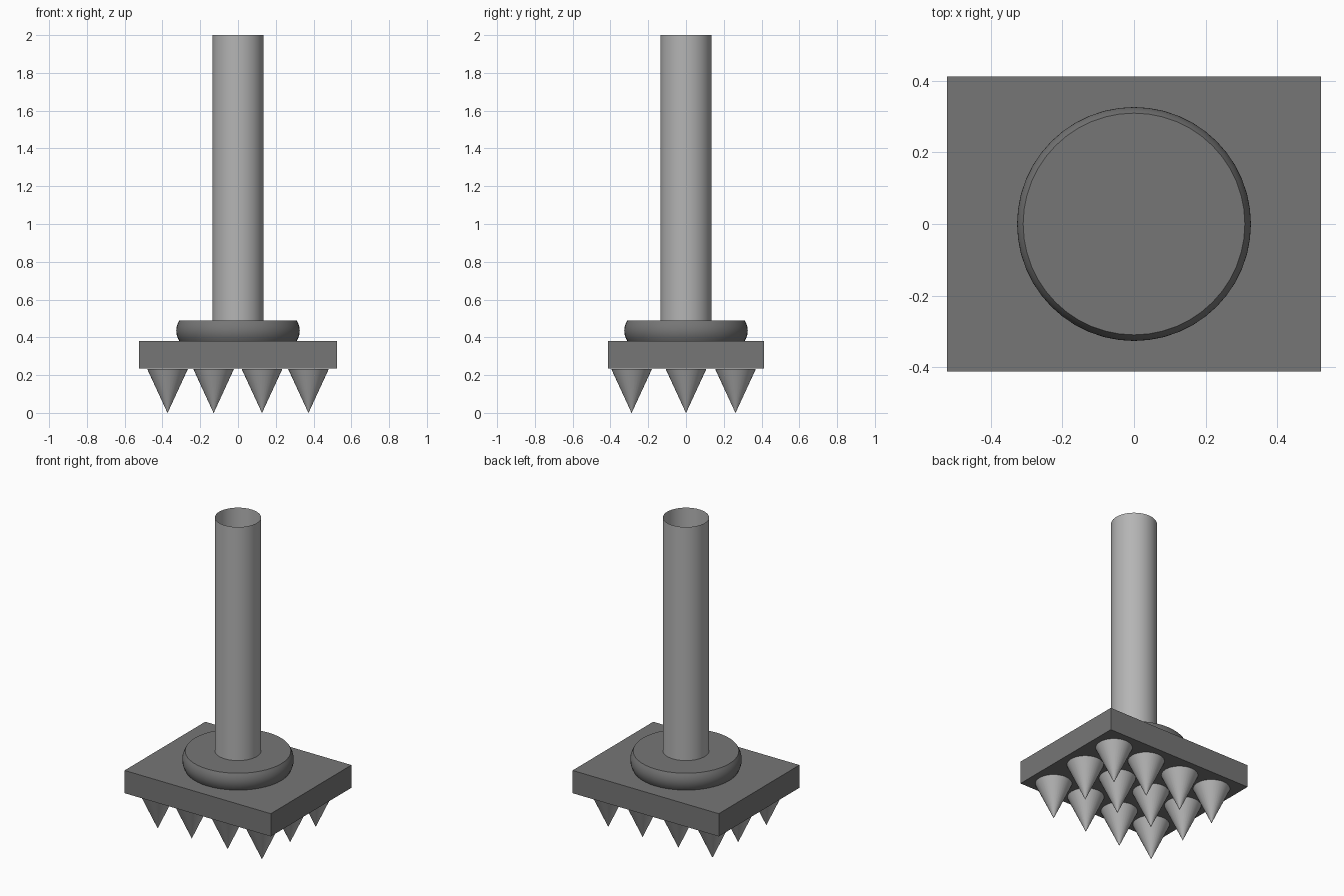
import bpy, bmesh, math

if "Cube" in bpy.data.objects:
    bpy.data.objects.remove(bpy.data.objects["Cube"])


def grey(name, value):
    mat = bpy.data.materials.new(name)
    mat.diffuse_color = (value, value, value, 1)
    mat.use_nodes = True
    mat.node_tree.nodes["Principled BSDF"].inputs["Base Color"].default_value = mat.diffuse_color
    return mat


mid_grey = grey("mid_grey", 0.46)
dark_grey = grey("dark_grey", 0.18)


def finish(bm, name, mat, smooth=True):
    bmesh.ops.recalc_face_normals(bm, faces=bm.faces)
    mesh = bpy.data.meshes.new(name)
    bm.to_mesh(mesh)
    bm.free()
    mesh.materials.append(mat)
    obj = bpy.data.objects.new(name, mesh)
    bpy.context.collection.objects.link(obj)
    if smooth:
        bpy.ops.object.select_all(action='DESELECT')
        obj.select_set(True)
        bpy.context.view_layer.objects.active = obj
        bpy.ops.object.shade_smooth_by_angle(angle=math.radians(30))
    return obj


def lathe(name, profile, sides, capped, mat):
    """Revolve (radius, z) points about the z axis."""
    bm = bmesh.new()
    rings = [[bm.verts.new((r * math.cos(2 * math.pi * i / sides),
                            r * math.sin(2 * math.pi * i / sides), z))
              for i in range(sides)] for r, z in profile]
    for a, b in zip(rings, rings[1:]):
        for i in range(sides):
            j = (i + 1) % sides
            bm.faces.new((a[i], a[j], b[j], b[i]))
    if capped:
        bm.faces.new(rings[0][::-1])
        bm.faces.new(rings[-1])
    return finish(bm, name, mat)


# Open, thin-walled handle tube
lathe("handle", [(0.135, 0.487), (0.135, 2.0)], 48, False, mid_grey)

# Collar with a softly bulging rim
steps = 10
rim = []
for k in range(steps + 1):
    t = -1 + 2 * k / steps
    rim.append((0.31 + 0.017 * (1 - t * t), 0.435 + 0.055 * t))
lathe("collar", rim, 48, True, dark_grey)

# Rectangular head plate
bm = bmesh.new()
bmesh.ops.create_cube(bm, size=1)
for v in bm.verts:
    v.co = (v.co.x * 1.046, v.co.y * 0.824, 0.3075 + v.co.z * 0.147)
finish(bm, "head_plate", dark_grey, smooth=False)

# Grid of pointed studs under the plate
for row, y in enumerate((-0.288, 0.0, 0.262)):
    for col, x in enumerate((-0.373, -0.129, 0.127, 0.373)):
        stud = lathe(f"stud_{row + 1}_{col + 1}",
                     [(0.0005, 0.0), (0.108, 0.233)], 32, True, mid_grey)
        stud.location = (x, y, 0)
